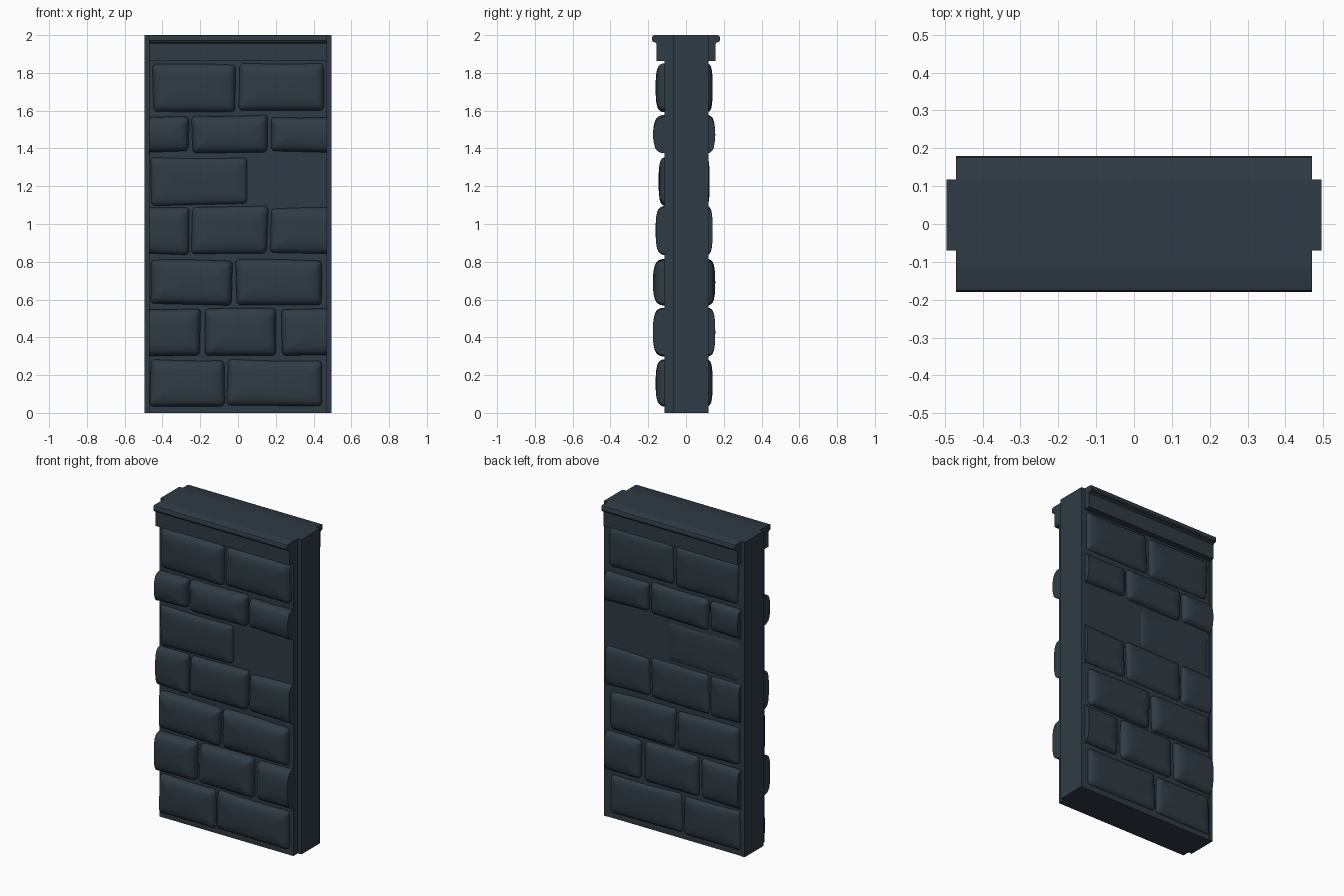
import bpy, bmesh, math, random

if "Cube" in bpy.data.objects:
    bpy.data.objects.remove(bpy.data.objects["Cube"])

random.seed(4)
slate = bpy.data.materials.new("dark slate")
slate.diffuse_color = (0.028, 0.044, 0.058, 1)
slate.use_nodes = True
slate.node_tree.nodes["Principled BSDF"].inputs["Base Color"].default_value = slate.diffuse_color
HALF = 0.47   # half width of the wall face


def finish(name, bm, smooth=None):
    bmesh.ops.recalc_face_normals(bm, faces=bm.faces[:])
    me = bpy.data.meshes.new(name)
    bm.to_mesh(me)
    bm.free()
    me.materials.append(slate)
    ob = bpy.data.objects.new(name, me)
    bpy.context.collection.objects.link(ob)
    if smooth:
        bpy.ops.object.select_all(action='DESELECT')
        ob.select_set(True)
        bpy.context.view_layer.objects.active = ob
        bpy.ops.object.shade_smooth_by_angle(angle=math.radians(smooth))
    return ob


def prism(name, outline, x0, x1, smooth=None):
    """Extrude a (y, z) outline along x."""
    bm = bmesh.new()
    a = [bm.verts.new((x0, y, z)) for y, z in outline]
    b = [bm.verts.new((x1, y, z)) for y, z in outline]
    bm.faces.new(a)
    bm.faces.new(b)
    for i in range(len(a)):
        j = (i + 1) % len(a)
        bm.faces.new((a[i], a[j], b[j], b[i]))
    return finish(name, bm, smooth)


def rect(y0, y1, z0, z1):
    return [(y0, z0), (y1, z0), (y1, z1), (y0, z1)]


# Core slab and end tongues
prism("wall_core", rect(-0.115, 0.115, 0, 2), -HALF, HALF)
prism("end_tongue_left", rect(-0.07, 0.118, 0, 2), -0.495, -HALF)
prism("end_tongue_right", rect(-0.07, 0.118, 0, 2), HALF, 0.495)

# Coping: band with a rounded lip above it
half = [(0.155, 1.862), (0.155, 1.955), (0.163, 1.961), (0.174, 1.964),
        (0.179, 1.971), (0.179, 1.990), (0.175, 1.997), (0.168, 2.0)]
prism("coping", half + [(-y, z) for y, z in reversed(half)], -HALF, HALF, 35)

# Stone section: (inset from the outline, fraction of the full depth)
SECTION = [(0, 0), (0, 0.3), (0.003, 0.45), (0.008, 0.6), (0.016, 0.74),
           (0.03, 0.85), (0.05, 0.93), (0.075, 0.98)]


def stone(name, x0, x1, z0, z1, side, depth, corners, phase):
    # stones that reach the wall end run past it and are cut flat
    if x0 <= -HALF:
        x0 -= 0.1
    if x1 >= HALF:
        x1 += 0.1
    cx, cz, hx, hz = (x0 + x1) / 2, (z0 + z1) / 2, (x1 - x0) / 2, (z1 - z0) / 2

    def place(px, pz, d):
        u, v = (px / hx + 1) / 2, (pz / hz + 1) / 2
        w = ((1-u)*(1-v), u*(1-v), u*v, (1-u)*v)
        x = cx + px + sum(k * c[0] for k, c in zip(w, corners))
        z = cz + pz + sum(k * c[1] for k, c in zip(w, corners))
        z += 0.003 * math.sin(9 * px + phase) * v
        x = max(-HALF, min(HALF, x))
        return (x, side * (0.105 + d), z)

    bm = bmesh.new()
    rings = []
    for inset, f in SECTION:
        a, b = hx - inset, hz - inset
        r = max(0.022 - inset * 0.15, 0.008)
        pts = []
        for k, (sx, sz) in enumerate(((1, 1), (-1, 1), (-1, -1), (1, -1))):
            for s in range(6):
                t = math.pi / 2 * (k + s / 5)
                pts.append((sx * (a - r) + r * math.cos(t),
                            sz * (b - r) + r * math.sin(t)))
            # points along the straight edge to the next corner
            ex, ez = ((-1, 1), (-1, -1), (1, -1), (1, 1))[k]
            t = math.pi / 2 * (k + 1)
            end = (ex * (a - r) + r * math.cos(t), ez * (b - r) + r * math.sin(t))
            p = pts[-1]
            pts += [(p[0] + (end[0] - p[0]) * s / 6, p[1] + (end[1] - p[1]) * s / 6)
                    for s in range(1, 6)]
        rings.append([bm.verts.new(place(px, pz, f * (depth + 0.01)))
                      for px, pz in pts])
    n = len(rings[0])
    for lo, hi in zip(rings, rings[1:]):
        for i in range(n):
            j = (i + 1) % n
            bm.faces.new((lo[i], lo[j], hi[j], hi[i]))
    top = bm.verts.new(place(0, 0, depth + 0.01))
    for i in range(n):
        bm.faces.new((rings[-1][i], rings[-1][(i + 1) % n], top))
    finish(name, bm, 50)


# Courses from the bottom: z range, front depth, x ranges of the stones
COURSES = [
    (0.04, 0.278, 0.046, [(-0.465, -0.068), (-0.057, 0.448)]),
    (0.303, 0.55, 0.06, [(-0.47, -0.2), (-0.178, 0.205), (0.228, 0.47)]),
    (0.575, 0.81, 0.06, [(-0.46, -0.03), (-0.012, 0.443)]),
    (0.842, 1.085, 0.046, [(-0.47, -0.255), (-0.244, 0.157), (0.172, 0.47)]),
    (1.102, 1.355, 0.03, [(-0.457, 0.05)]),
    (1.38, 1.57, 0.06, [(-0.47, -0.258), (-0.242, 0.16), (0.176, 0.47)]),
    (1.595, 1.845, 0.046, [(-0.45, -0.01), (0.008, 0.455)]),
]
for c, (z0, z1, depth, spans) in enumerate(COURSES):
    for s, (x0, x1) in enumerate(spans):
        corners = [(random.uniform(-0.006, 0.006), random.uniform(-0.007, 0.007))
                   for _ in range(4)]
        phase = random.uniform(0, 6)
        tag = f"stone_{c + 1}_{s + 1}"
        stone("front_" + tag, x0, x1, z0, z1, -1, depth, corners, phase)
        # back stones mirror the front but sit shallower
        stone("back_" + tag, x0, x1, z0, z1, 1, depth - 0.02, corners, phase)
